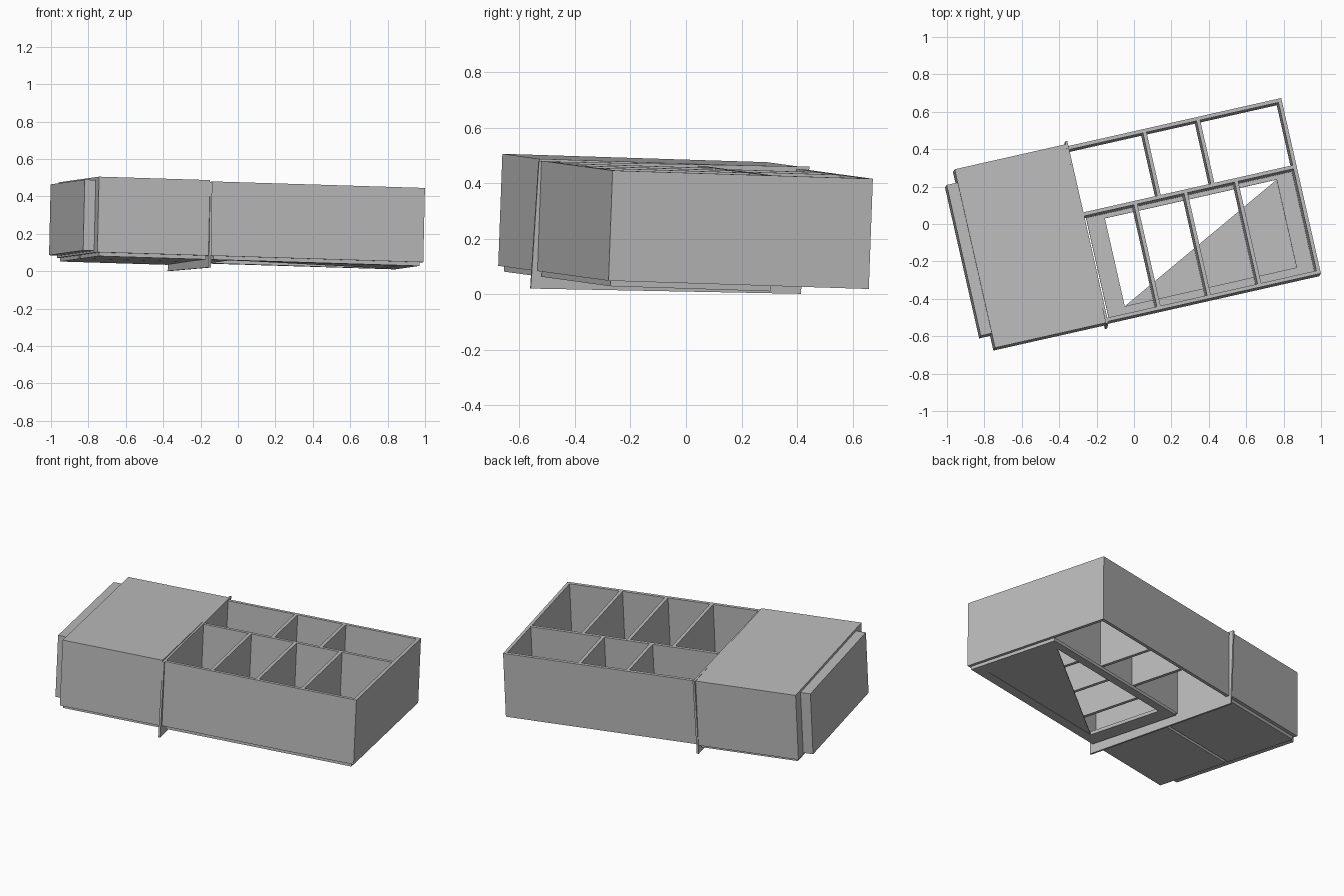
import bpy
import bmesh
from mathutils import Matrix, Vector

if "Cube" in bpy.data.objects:
    bpy.data.objects.remove(bpy.data.objects["Cube"])

grey = bpy.data.materials.new("plain grey")
grey.diffuse_color = (0.5, 0.5, 0.5, 1)
grey.use_nodes = True
grey.node_tree.nodes["Principled BSDF"].inputs["Base Color"].default_value = grey.diffuse_color

# The whole case is turned and tipped slightly
EX = Vector((0.9755, 0.2198, -0.030)).normalized()
UP = EX.cross(Vector((-0.2198, 0.9755, -0.031))).normalized()
EY = UP.cross(EX)
POSE = Matrix((EX, EY, UP)).transposed().to_4x4()


def finish(name, bm):
    bmesh.ops.recalc_face_normals(bm, faces=bm.faces)
    me = bpy.data.meshes.new(name)
    bm.to_mesh(me)
    bm.free()
    me.materials.append(grey)
    ob = bpy.data.objects.new(name, me)
    bpy.context.collection.objects.link(ob)
    ob.matrix_world = POSE


def add_box(bm, x, y, z):
    size = (x[1] - x[0], y[1] - y[0], z[1] - z[0])
    mid = (sum(x) / 2, sum(y) / 2, sum(z) / 2)
    bmesh.ops.create_cube(bm, size=1, matrix=Matrix.Translation(mid) @ Matrix.Diagonal((*size, 1)))


def boxes(name, *parts):
    bm = bmesh.new()
    for p in parts:
        add_box(bm, *p)
    finish(name, bm)


def prism(name, points, push):
    bm = bmesh.new()
    face = bm.faces.new([bm.verts.new(p) for p in points])
    ext = bmesh.ops.extrude_face_region(bm, geom=[face])
    moved = [v for v in ext["geom"] if isinstance(v, bmesh.types.BMVert)]
    bmesh.ops.translate(bm, verts=moved, vec=push)
    if not face.is_valid or len(bm.faces) < len(points) + 2:
        bm.faces.new([v for v in bm.verts if v not in moved])
    finish(name, bm)


T = 0.02                       # board thickness
L, R = -0.264, 0.903           # tray ends
F, B = -0.492, 0.470           # tray front and back
Z = (0.060, 0.4575)            # tray height
MID = (0.086, 0.106)           # long inner wall

# Tray walls
boxes("tray_front_wall", ((L, R), (F, F + T), Z))
boxes("tray_back_wall", ((L, R), (B - T, B), Z))
boxes("tray_end_wall", ((R - T, R), (F + T, B - T), Z))
boxes("tray_middle_wall", ((L, R - T), MID, Z))

# Compartment dividers
for i, x in enumerate((0.018, 0.293, 0.570)):
    boxes(f"front_divider_{i + 1}", ((x - T / 2, x + T / 2), (F + T, MID[0]), Z))
for i, x in enumerate((0.150, 0.444)):
    boxes(f"back_divider_{i + 1}", ((x - T / 2, x + T / 2), (MID[1], B - T), Z))

# Floor frame below the front compartments, half filled by a triangular sheet
FZ = (0.040, 0.060)
HX, HY = (-0.147, 0.795), (-0.420, 0.062)
OX, OY = (-0.245, 0.885), (-0.480, 0.112)
boxes("floor_frame",
      (OX, (OY[0], HY[0]), FZ), (OX, (HY[1], OY[1]), FZ),
      ((OX[0], HX[0]), HY, FZ), ((HX[1], OX[1]), HY, FZ))
prism("floor_triangle",
      [(HX[0], HY[0], 0.042), (HX[1], HY[0], 0.042), (HX[1], HY[1], 0.042)], (0, 0, 0.006))

# Slightly skewed partition board between tray and covered end
prism("partition_board",
      [(-0.276, -0.514, -0.004), (-0.276, 0.484, 0.008),
       (-0.276, 0.498, 0.467), (-0.276, -0.501, 0.455)], (0.012, 0, 0))

# Covered end with its end panel and two underside panels
boxes("covered_end", ((-0.885, -0.276), (-0.497, 0.482), (0.060, 0.464)))
boxes("end_panel", ((-0.945, -0.885), (-0.417, 0.410), (0.070, 0.449)))
for i, y in enumerate(((-0.478, -0.018), (0.000, 0.460))):
    boxes(f"underside_panel_{i + 1}", ((-0.872, -0.285), y, (0.040, 0.060)))
